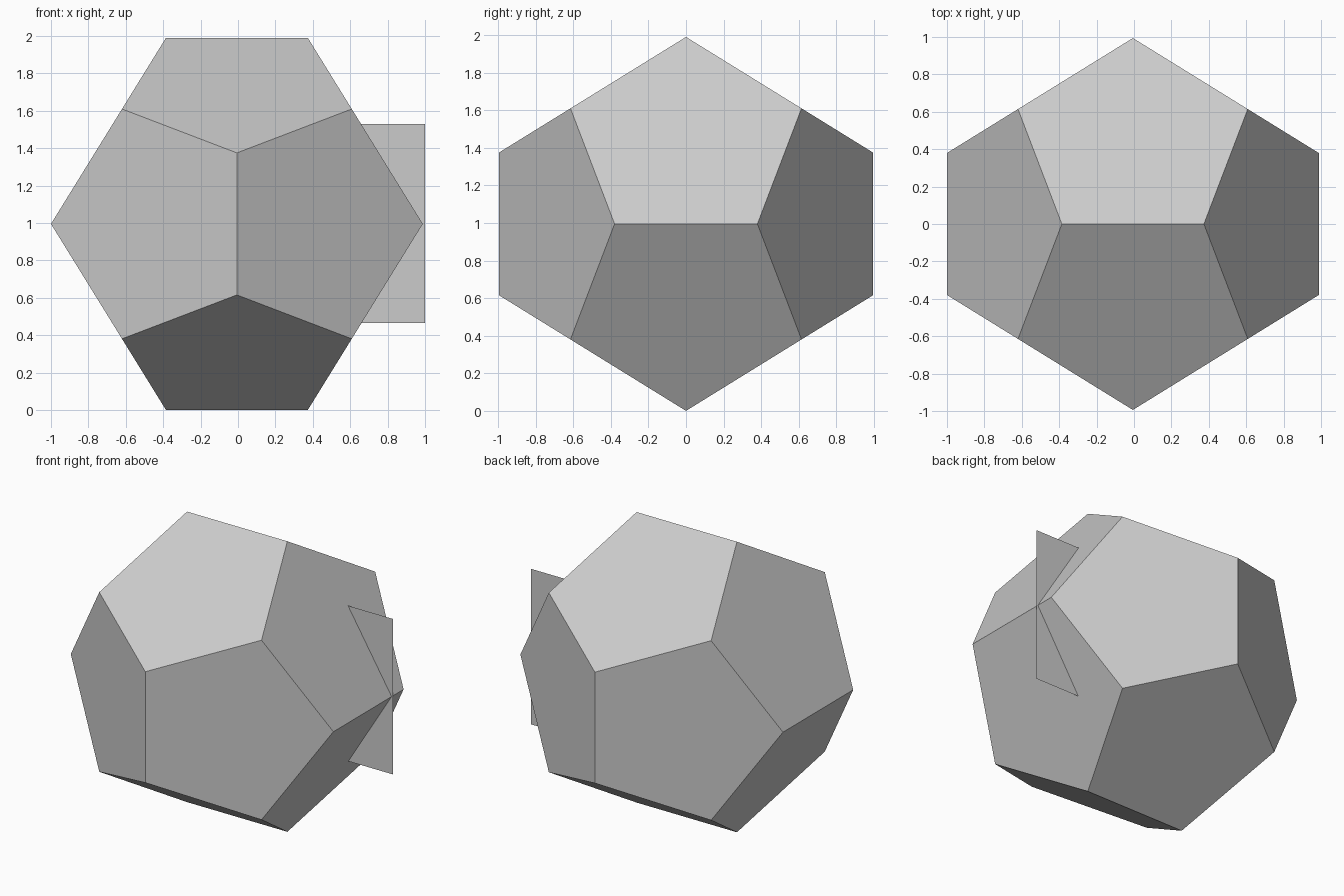
import bpy, bmesh
from itertools import product

if "Cube" in bpy.data.objects:
    bpy.data.objects.remove(bpy.data.objects["Cube"])

R = 0.994                      # centre to face-edge distance
CX, CZ = -0.006, 0.995         # body centre
PHI = (1 + 5 ** 0.5) / 2


def add_object(name, bm):
    mesh = bpy.data.meshes.new(name)
    bm.to_mesh(mesh)
    bm.free()
    obj = bpy.data.objects.new(name, mesh)
    bpy.context.collection.objects.link(obj)
    return obj


# Dodecahedron body: cube corners plus three families of edge points, hulled
a, b = R / PHI, R / PHI ** 2
points = [(a * i, a * j, a * k) for i, j, k in product((-1, 1), repeat=3)]
for s, t in product((-1, 1), repeat=2):
    points += [(s * b, 0, t * R), (0, s * R, t * b), (s * R, t * b, 0)]

bm = bmesh.new()
for x, y, z in points:
    bm.verts.new((x + CX, y, z + CZ))
bmesh.ops.convex_hull(bm, input=bm.verts[:])
# merge hull triangles into flat pentagons
bmesh.ops.dissolve_limit(bm, angle_limit=0.02, verts=bm.verts[:], edges=bm.edges[:])
bmesh.ops.recalc_face_normals(bm, faces=bm.faces[:])
add_object("dodecahedron_body", bm)

# Flat upright square sheet poking out of the right side
half = 0.532
bm = bmesh.new()
bm.faces.new([bm.verts.new((1.0 - half + i * half, 0.25, 0.997 + k * half))
              for i, k in ((-1, -1), (1, -1), (1, 1), (-1, 1))])
add_object("side_sheet", bm)
